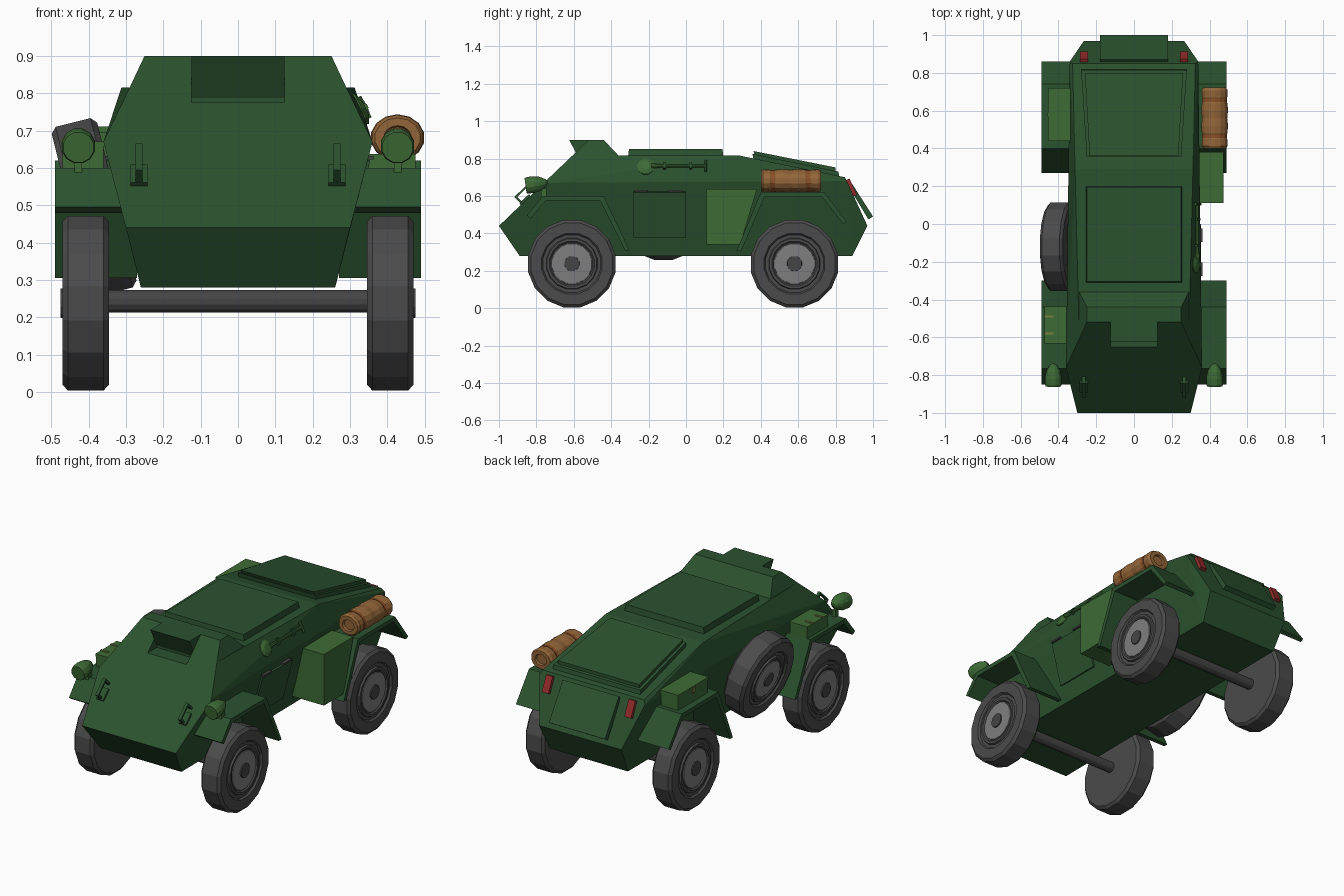
import bpy, bmesh
from math import radians, cos, sin, pi, atan2
from mathutils import Matrix, Vector

if "Cube" in bpy.data.objects:
    bpy.data.objects.remove(bpy.data.objects["Cube"])


def mat(name, r, g, b):
    m = bpy.data.materials.new(name)
    m.diffuse_color = (r, g, b, 1)
    m.use_nodes = True
    m.node_tree.nodes["Principled BSDF"].inputs["Base Color"].default_value = m.diffuse_color
    return m


GREEN = mat("hull_green", .024, .085, .028)
LIGHT = mat("light_green", .047, .145, .036)
RUBBER = mat("tyre_grey", .07, .07, .07)
METAL = mat("hub_grey", .21, .21, .21)
DARK = mat("dark_grey", .06, .06, .06)
BROWN = mat("canvas", .29, .13, .04)
STRAP = mat("strap", .26, .08, .02)
RED = mat("red", .3, .025, .025)
TAN = mat("buckle", .2, .22, .06)


def finish(name, bm, m):
    bmesh.ops.recalc_face_normals(bm, faces=bm.faces)
    me = bpy.data.meshes.new(name)
    bm.to_mesh(me)
    bm.free()
    o = bpy.data.objects.new(name, me)
    bpy.context.collection.objects.link(o)
    if m:
        me.materials.append(m)
    return o


def hull(name, half, m):
    """Convex solid from half-points mirrored across x."""
    bm = bmesh.new()
    for x, y, z in half:
        bm.verts.new((x, y, z))
        bm.verts.new((-x, y, z))
    bmesh.ops.convex_hull(bm, input=bm.verts)
    bmesh.ops.dissolve_limit(bm, angle_limit=radians(1), verts=bm.verts, edges=bm.edges)
    return finish(name, bm, m)


def prism(name, prof, x0, x1, m):
    """Extrude a (y, z) profile from x0 to x1."""
    bm = bmesh.new()
    f = bm.faces.new([bm.verts.new((x0, y, z)) for y, z in prof])
    r = bmesh.ops.extrude_face_region(bm, geom=[f])
    bmesh.ops.translate(bm, vec=(x1 - x0, 0, 0),
                        verts=[v for v in r["geom"] if isinstance(v, bmesh.types.BMVert)])
    return finish(name, bm, m)


def box(name, c, size, m, rot=None):
    bm = bmesh.new()
    bmesh.ops.create_cube(bm, size=1)
    bm.transform(Matrix.Translation(c) @ (rot or Matrix()) @ Matrix.Diagonal((*size, 1)))
    return finish(name, bm, m)


def lathe(name, prof, n, mtx, m):
    """Spin (radius, height) pairs about local z, capped at both ends."""
    bm = bmesh.new()
    rings = [[bm.verts.new((r * cos(2 * pi * (i + .5) / n), r * sin(2 * pi * (i + .5) / n), t))
              for i in range(n)] for r, t in prof]
    for a, b in zip(rings, rings[1:]):
        for i in range(n):
            bm.faces.new((a[i], a[i - 1], b[i - 1], b[i]))
    bm.faces.new(rings[0])
    bm.faces.new(rings[-1])
    bm.transform(mtx)
    return finish(name, bm, m)


def at(x, y, z):
    return Matrix.Translation((x, y, z))


def turn(deg, axis):
    return Matrix.Rotation(radians(deg), 4, axis)


# Armoured hull and raised driver's cab
body = hull("hull", [(.26, -.89, .28), (.30, -1, .44), (.36, -.76, .67), (.29, -.608, .815),
                     (.29, -.36, .815), (.312, .29, .815), (.325, .85, .70), (.34, .86, .68),
                     (.265, .97, .44), (.25, .89, .28)], GREEN)
cab = hull("cab", [(.29, -.608, .815), (.25, -.52, .9), (.25, -.44, .9), (.29, -.36, .815),
                   (.29, -.58, .80), (.29, -.38, .80)], GREEN)

# Driver's visor: recess cut into the front plate under a hood
cut = prism("visor_cutter", [(-.75, .775), (-.565, .775), (-.565, .95), (-.75, .95)], -.125, .125, None)
cut.hide_render = True
cut.hide_viewport = True
for o in (body, cab):
    b = o.modifiers.new("visor", "BOOLEAN")
    b.operation, b.solver, b.object = "DIFFERENCE", "EXACT", cut
prism("visor_hood", [(-.50, .9), (-.625, .9), (-.564, .785), (-.50, .785)], -.125, .125, GREEN)

# Roof hatch and sloping engine deck
hull("roof_hatch", [(.255, -.31, .81), (.255, .20, .81), (.25, -.305, .85), (.25, .195, .85)], GREEN)
hull("engine_deck", [(.25, .36, .80), (.28, .82, .70), (.25, .355, .825), (.28, .815, .73)], GREEN)
hull("engine_lid", [(.235, .37, .815), (.26, .80, .725), (.235, .36, .84), (.26, .80, .752)], GREEN)

# Rear access plate
prism("rear_plate", [(.855, .675), (.872, .69), (1.0, .49), (.975, .475)], -.18, .18, GREEN)

# Fenders, folded sheet
FRONT = [(-.85, .495), (-.765, .60), (-.44, .60), (-.30, .305),
         (-.325, .305), (-.46, .575), (-.75, .575), (-.83, .48)]
REAR = [(.27, .305), (.40, .62), (.74, .62), (.86, .46),
        (.84, .45), (.727, .595), (.42, .595), (.295, .305)]
PLATE = turn(43.8, "X")            # slope of the front plate
for s, side in ((1, "right"), (-1, "left")):
    prism("front_fender_" + side, FRONT, .27 * s, .49 * s, GREEN)
    prism("rear_fender_" + side, REAR, .27 * s, .49 * s, GREEN)

    # Headlight with rounded back, and its stem
    lathe("headlight_" + side, [(.042, 0), (.046, .012), (.046, .045), (.038, .08), (.022, .108), (.006, .12)],
          12, at(.427 * s, -.858, .655) @ turn(-82, "X"), LIGHT)
    box("headlight_stem_" + side, (.427 * s, -.76, .61), (.02, .03, .06), LIGHT)

    # Tow bracket standing off the front plate
    base = Vector((.265 * s, -.843, .590))
    for part, loc, size in (("base", (0, -.02, .006), (.045, .07, .012)),
                            ("lower_leg", (0, -.045, .025), (.018, .012, .05)),
                            ("upper_leg", (0, .045, .025), (.018, .012, .05)),
                            ("bar", (0, 0, .05), (.018, .102, .01))):
        box("tow_%s_%s" % (part, side), base + PLATE @ Vector(loc), size, GREEN, PLATE)

    # Tail light lying on the rear plate
    box("tail_light_" + side, (.265 * s, .884, .645), (.042, .022, .095), RED, turn(24.6, "X"))

    # Hull side grab handles
    for y in (-.24, -.06):
        box("side_handle_" + side, (.352 * s, y, .627), (.02, .07, .01), DARK)

    # Thin side door
    box("side_door_" + side, (.317 * s, -.14, .50), (.012, .28, .25), GREEN, turn(14.4 * s, "Y"))


# Wheels
def wheel(name, mtx):
    lathe(name + "_tyre", [(.222, -.0625), (.238, -.048), (.238, .048), (.222, .0625), (.165, .0625),
                           (.157, .052), (.14, .052)], 16, mtx, RUBBER)
    lathe(name + "_rim", [(.14, .05), (.135, .062), (.122, .062), (.115, .055)], 16, mtx, RUBBER)
    lathe(name + "_hub", [(.11, .05), (.108, .059), (.05, .061)], 16, mtx, METAL)
    lathe(name + "_cap", [(.042, .05), (.040, .068)], 12, mtx, DARK)


for y, end in ((-.61, "front"), (.58, "rear")):
    for s, side in ((1, "right"), (-1, "left")):
        wheel("%s_%s_wheel" % (end, side), at(.4075 * s, y, .238) @ turn(90 * s, "Y"))
    lathe(end + "_axle", [(.031, -.36), (.031, .36)], 12, at(0, y, .243) @ turn(90, "Y"), DARK)
wheel("spare_wheel", at(-.385, -.12, .495) @ turn(-104, "Y"))

# Stowage boxes
prism("side_locker", [(.11, .34), (.11, .637), (.38, .637), (.29, .34)], .27, .475, LIGHT)
box("front_left_box", (-.415, -.535, .625), (.11, .19, .07), LIGHT)
box("front_left_box_lid", (-.415, -.535, .664), (.116, .196, .014), LIGHT)
for y in (-.58, -.49):
    box("box_strap", (-.45, y, .672), (.05, .012, .006), TAN)
box("rear_left_box", (-.395, .58, .655), (.11, .27, .09), LIGHT)
box("rear_left_box_lid", (-.395, .58, .703), (.118, .28, .016), LIGHT)
box("rear_left_box_latch", (-.455, .58, .69), (.008, .02, .03), TAN)

# Bedroll with straps on the right rear fender
ROLL = at(.427, .40, .681) @ turn(-90, "X") @ Matrix.Diagonal((1.1, .95, 1, 1))
lathe("bedroll", [(.03, .012), (.034, 0), (.056, 0), (.064, .012), (.062, .05), (.054, .065), (.063, .08),
                  (.066, .12), (.062, .16), (.066, .2), (.063, .24), (.054, .255), (.062, .27),
                  (.064, .308), (.056, .322), (.034, .322), (.03, .31)], 14, ROLL, BROWN)
for t in (.065, .255):
    lathe("bedroll_strap", [(.05, t - .01), (.062, t - .01), (.062, t + .01), (.05, t + .01)],
          14, ROLL, STRAP)

# Shovel clipped to the right upper side
SIDE = at(.328, -.215, .757) @ turn(64, "Y")     # local z out of the upper side, local y along hull
lathe("shovel_blade", [(.045, -.008), (.047, .004), (.025, .014)], 10, SIDE, LIGHT)
lathe("shovel_handle", [(.014, .03), (.008, .09), (.008, .315)], 8, SIDE @ at(0, 0, .008) @ turn(-90, "X"), LIGHT)
lathe("shovel_grip", [(.008, -.032), (.008, .032)], 8, SIDE @ at(0, .32, .01) @ turn(90, "Y"), LIGHT)
for y in (.1, .24):
    box("shovel_clip", SIDE @ Vector((0, y, .006)), (.035, .015, .025), GREEN, turn(64, "Y"))
